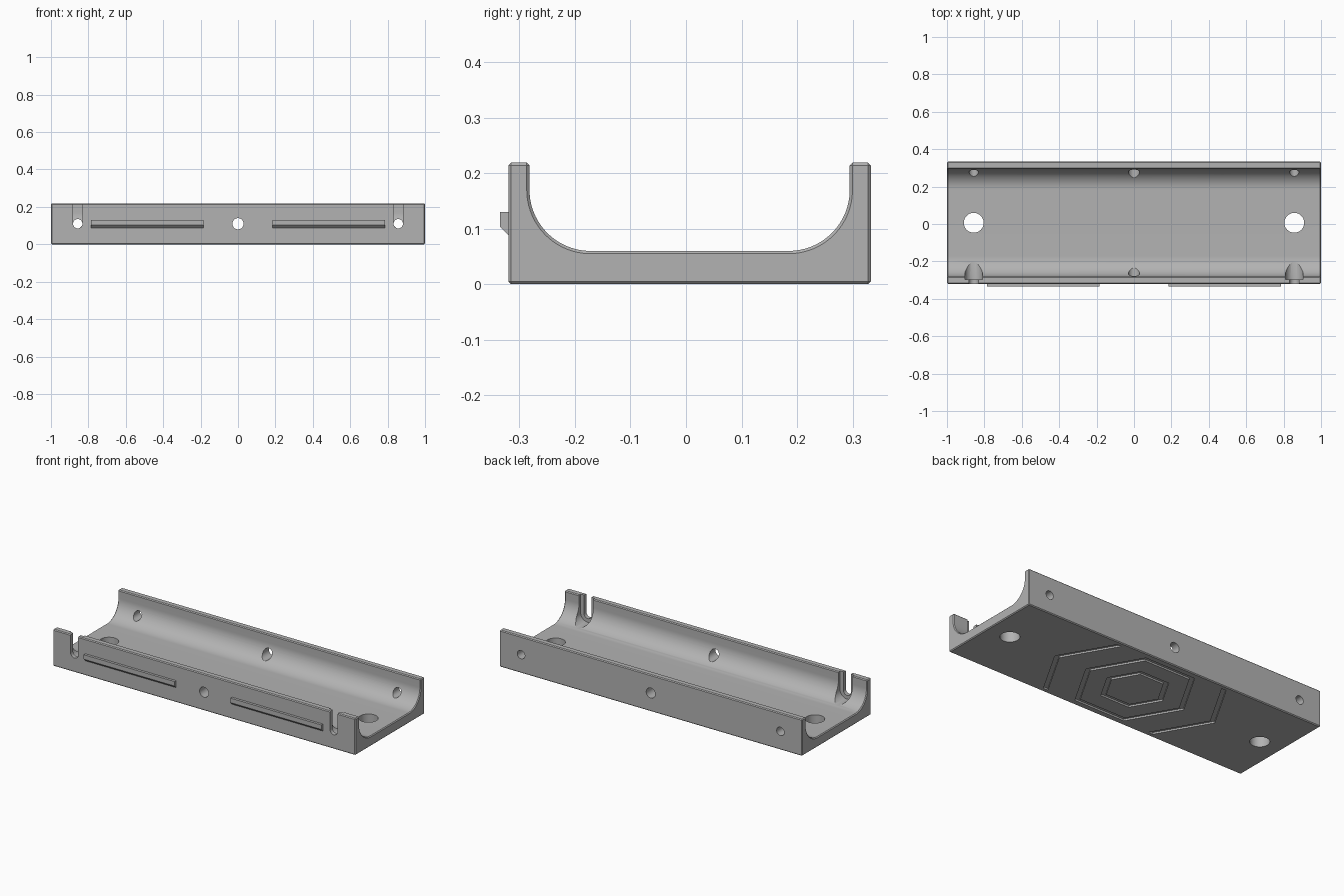
import bpy, bmesh
from math import cos, sin, pi, radians, sqrt
from mathutils import Vector

cube = bpy.data.objects.get("Cube")
if cube:
    bpy.data.objects.remove(cube, do_unlink=True)

grey = bpy.data.materials.new("plain grey")
grey.use_nodes = True
colour = (0.45, 0.45, 0.45, 1)
grey.diffuse_color = colour
grey.node_tree.nodes["Principled BSDF"].inputs["Base Color"].default_value = colour


def prism(name, points, sweep):
    """Extrude a closed outline along a vector."""
    bm = bmesh.new()
    face = bm.faces.new([bm.verts.new(p) for p in points])
    out = bmesh.ops.extrude_face_region(bm, geom=[face])
    moved = [v for v in out["geom"] if isinstance(v, bmesh.types.BMVert)]
    bmesh.ops.translate(bm, verts=moved, vec=Vector(sweep))
    bmesh.ops.recalc_face_normals(bm, faces=bm.faces)
    mesh = bpy.data.meshes.new(name)
    bm.to_mesh(mesh)
    bm.free()
    mesh.materials.append(grey)
    obj = bpy.data.objects.new(name, mesh)
    bpy.context.collection.objects.link(obj)
    return obj


def arc(cx, cy, r, start, end, n):
    angles = [radians(start + (end - start) * i / n) for i in range(n + 1)]
    return [(cx + r * cos(a), cy + r * sin(a)) for a in angles]


def select(obj):
    bpy.ops.object.select_all(action='DESELECT')
    obj.select_set(True)
    bpy.context.view_layer.objects.active = obj


def cut(target, cutter):
    cutter.hide_render = True
    mod = target.modifiers.new("cut", 'BOOLEAN')
    mod.operation, mod.solver, mod.object = 'DIFFERENCE', 'EXACT', cutter
    select(target)
    bpy.ops.object.modifier_apply(modifier=mod.name)
    bpy.data.objects.remove(cutter, do_unlink=True)


# Cradle body: channel profile swept along its length
FRONT, BACK, TOP, FLOOR = -0.32, 0.333, 0.219, 0.06
WALL, R = 0.038, 0.11
MID = (FRONT + BACK) / 2
inner_f, inner_b = FRONT + WALL, BACK - WALL
profile = [(FRONT, 0), (BACK, 0), (BACK, TOP), (inner_b, TOP)]
profile += arc(inner_b - R, FLOOR + R, R, 0, -90, 24)
profile += arc(inner_f + R, FLOOR + R, R, -90, -180, 24)
profile += [(inner_f, TOP), (FRONT, TOP)]
body = prism("cradle_body", [(-1, y, z) for y, z in profile], (2, 0, 0))
bevel = body.modifiers.new("chamfer", 'BEVEL')
bevel.width, bevel.segments = 0.005, 1
bevel.limit_method, bevel.angle_limit = 'ANGLE', radians(30)
select(body)
bpy.ops.object.modifier_apply(modifier=bevel.name)

# Round holes through the walls and floor
HOLE_Z, SIDE_X = 0.11, 0.857


def wall_hole(x, r, y0, y1):
    ring = arc(x, HOLE_Z, r, 0, 360, 32)[:-1]
    cut(body, prism("hole_cutter", [(a, y0, b) for a, b in ring], (0, y1 - y0, 0)))


def wall_slot(x, r, y0, y1):
    outline = arc(x, HOLE_Z, r, 180, 360, 20) + [(x + r, 0.3), (x - r, 0.3)]
    cut(body, prism("slot_cutter", [(a, y0, b) for a, b in outline], (0, y1 - y0, 0)))


wall_hole(0, 0.03, -0.5, 0.5)
for x in (-SIDE_X, SIDE_X):
    wall_hole(x, 0.025, 0.1, 0.5)
    # Open notch in the front wall, wider on its inner side
    wall_slot(x, 0.025, -0.5, -0.1)
    wall_slot(x, 0.047, -0.296, -0.1)
    ring = arc(x, MID, 0.053, 0, 360, 40)[:-1]
    cut(body, prism("floor_hole_cutter", [(a, b, -0.1) for a, b in ring], (0, 0, 0.3)))

# Hexagonal grooves under the floor
GROOVE, DEPTH = 0.03, 0.01


def groove_bar(points):
    cut(body, prism("groove_cutter", [(x, y + MID, -0.02) for x, y in points],
                    (0, 0, 0.02 + DEPTH)))


for radius in (0.19, 0.335):
    outer = arc(0, 0, radius, 0, 360, 6)
    inner = arc(0, 0, radius - GROOVE, 0, 360, 6)
    # Two half rings meet on the long axis
    groove_bar(outer[:4] + inner[3::-1])
    groove_bar(outer[3:] + inner[:2:-1])

# Outer chevrons
tip, reach = 0.548, 0.3
for s in (-1, 1):
    back = reach / sqrt(3)
    edge = [(tip - back, -reach), (tip, 0), (tip - back, reach)]
    loop = edge + [(x - GROOVE, y) for x, y in reversed(edge)]
    groove_bar([(s * x, y) for x, y in loop])

# Front rails with a sloped underside
rail = [(FRONT + 0.004, 0.13), (-0.335, 0.13), (-0.335, 0.103),
        (FRONT, 0.088), (FRONT + 0.004, 0.088)]
rails = [prism(name, [(x, y, z) for y, z in rail], (0.6, 0, 0))
         for name, x in (("right_rail", -0.785), ("left_rail", 0.185))]

for obj in [body] + rails:
    select(obj)
    bpy.ops.object.shade_smooth_by_angle(angle=radians(25))
